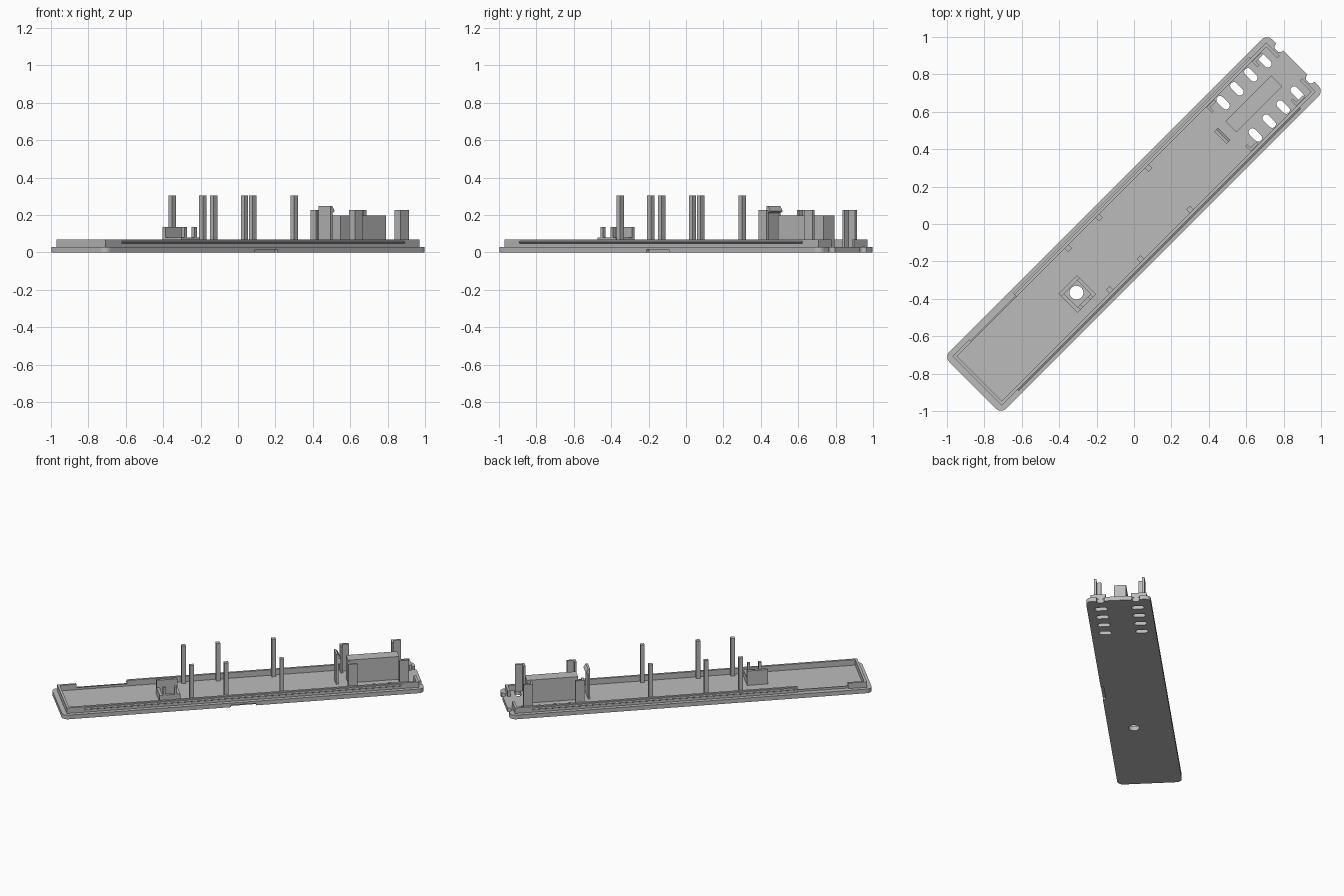
import bpy, bmesh, math
from mathutils import Matrix

if "Cube" in bpy.data.objects:
    bpy.data.objects.remove(bpy.data.objects["Cube"])

# The tray is laid out along local x, then turned 45 degrees.
TURN = Matrix.Rotation(math.radians(45), 4, 'Z')
grey = bpy.data.materials.new("plain grey")
grey.diffuse_color = (0.50, 0.50, 0.50, 1)
grey.use_nodes = True
grey.node_tree.nodes["Principled BSDF"].inputs["Base Color"].default_value = grey.diffuse_color


def finish(name, bm):
    bmesh.ops.recalc_face_normals(bm, faces=bm.faces)
    me = bpy.data.meshes.new(name)
    bm.to_mesh(me)
    bm.free()
    me.transform(TURN)
    me.materials.append(grey)
    ob = bpy.data.objects.new(name, me)
    bpy.context.collection.objects.link(ob)
    return ob


def add_prism(bm, pts, z0, z1):
    low = [bm.verts.new((x, y, z0)) for x, y in pts]
    high = [bm.verts.new((x, y, z1)) for x, y in pts]
    bm.faces.new(low)
    bm.faces.new(high)
    n = len(pts)
    for i in range(n):
        j = (i + 1) % n
        bm.faces.new((low[i], low[j], high[j], high[i]))


def rect(x0, x1, y0, y1):
    return [(x0, y0), (x1, y0), (x1, y1), (x0, y1)]


def boxes(name, items):
    bm = bmesh.new()
    for x0, x1, y0, y1, z0, z1 in items:
        add_prism(bm, rect(x0, x1, y0, y1), z0, z1)
    return finish(name, bm)


def rounded(cx, cy, hx, hy, r, n=6):
    pts = []
    for q, (sx, sy) in enumerate(((1, 1), (-1, 1), (-1, -1), (1, -1))):
        for k in range(n + 1):
            a = math.pi / 2 * (q + k / n)
            pts.append((cx + sx * (hx - r) + r * math.cos(a),
                        cy + sy * (hy - r) + r * math.sin(a)))
    return pts


# Base plate with rounded corners
bm = bmesh.new()
add_prism(bm, rounded(0, 0, 1.22, 0.215, 0.04), 0, 0.03)
base = finish("base_plate", bm)

# Cutouts: vent slots, round hole, end notches, edge recess
bm = bmesh.new()
for s in (-1, 1):
    for x in (0.795, 0.90, 1.006, 1.112):
        add_prism(bm, rounded(x, s * 0.122, 0.02, 0.0425, 0.0195), -0.1, 0.1)
    add_prism(bm, rounded(1.23, s * 0.118, 0.035, 0.026, 0.02), -0.1, 0.1)
add_prism(bm, rounded(-0.477, -0.042, 0.037, 0.037, 0.0368), -0.1, 0.1)
add_prism(bm, rect(-0.085, 0.085, -0.3, -0.195), -0.1, 0.015)
cutter = finish("cutter", bm)
cutter.hide_render = True
cutter.hide_viewport = True
mod = base.modifiers.new("cutouts", 'BOOLEAN')
mod.object = cutter
mod.operation = 'DIFFERENCE'
mod.solver = 'EXACT'

# Upstanding rim, open at one end and cut down along one side
LO, HI = 0.025, 0.07
boxes("rim", [
    (-1.187, 1.187, -0.187, -0.170, LO, HI),
    (-1.187, -1.170, -0.170, 0.170, LO, HI),
    (-1.187, -1.06, 0.170, 0.187, LO, HI),
    (-0.72, 1.187, 0.170, 0.187, LO, HI),
    (-1.06, -0.72, 0.170, 0.177, LO, 0.045),
    (1.170, 1.187, 0.085, 0.170, LO, HI),
    (1.170, 1.187, -0.170, -0.085, LO, HI),
])


# Snap ridges along the outside of the rim
def ridge(name, x0, x1, s):
    bm = bmesh.new()
    ends = [[bm.verts.new((x, s * y, z)) for y, z in
             ((0.183, 0.045), (0.195, 0.052), (0.195, 0.056), (0.183, 0.063))]
            for x in (x0, x1)]
    bm.faces.new(ends[0])
    bm.faces.new(ends[1])
    for i in range(4):
        j = (i + 1) % 4
        bm.faces.new((ends[0][i], ends[0][j], ends[1][j], ends[1][i]))
    finish(name, bm)


ridge("front_snap_ridge", -1.068, 1.068, -1)
ridge("back_snap_ridge", -0.72, 1.068, 1)

# Tall square posts in pairs
boxes("support_posts", [
    (x - 0.014, x + 0.014, s * 0.157 - 0.014, s * 0.157 + 0.014, LO, 0.305)
    for x in (-0.341, -0.108, 0.267) for s in (-1, 1)])

# Central block
boxes("battery_block", [(0.735, 1.08, -0.04, 0.042, LO, 0.197)])

# Corner guides around the block
guides = []
for s in (-1, 1):
    for x0, x1, leg in ((0.715, 0.775, 0.715), (1.06, 1.125, 1.06)):
        y0, y1 = sorted((s * 0.153, s * 0.168))
        guides.append((x0, x1, y0, y1, LO, 0.226))
        y0, y1 = sorted((s * 0.125, s * 0.153))
        guides.append((leg, leg + 0.014, y0, y1, LO, 0.226))
boxes("corner_guides", guides)

# Hooked spring clip: side profile swept across its width
profile = [(0.654, LO), (0.668, LO), (0.668, 0.212), (0.682, 0.218),
           (0.682, 0.226), (0.668, 0.247), (0.654, 0.247)]
bm = bmesh.new()
sides = [[bm.verts.new((x, y, z)) for x, z in profile] for y in (-0.046, 0.046)]
bm.faces.new(sides[0])
bm.faces.new(sides[1])
for i in range(len(profile)):
    j = (i + 1) % len(profile)
    bm.faces.new((sides[0][i], sides[0][j], sides[1][j], sides[1][i]))
finish("spring_clip", bm)

# Button housing around the round hole
X0, X1, Y0, Y1, T = -0.549, -0.409, -0.121, 0.021, 0.02
boxes("button_housing", [
    (X0, X1, Y1 - T, Y1, LO, 0.135),
    (X0, X0 + T, Y0 + T, Y1 - T, LO, 0.08),
    (X1 - T, X1, Y0 + T, Y1 - T, LO, 0.08),
    (X0, X1, Y0, Y0 + T, LO, 0.08),
    (-0.527, -0.507, Y0, Y0 + T, 0.08, 0.135),
    (-0.451, -0.431, Y0, Y0 + T, 0.08, 0.135),
])
